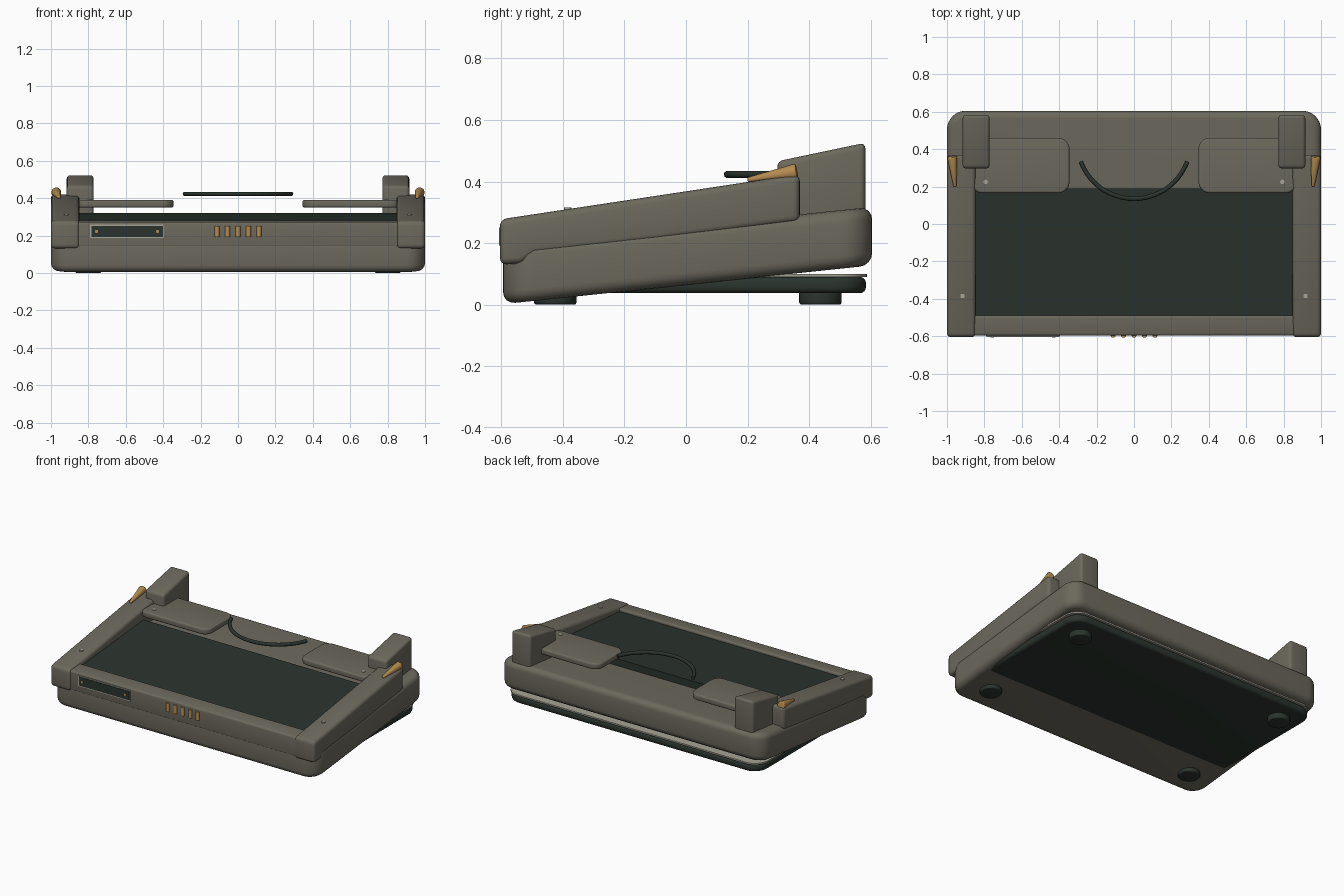
import bpy, bmesh, math
from mathutils import Vector, Matrix

cube = bpy.data.objects.get("Cube")
if cube:
    bpy.data.objects.remove(cube, do_unlink=True)


def material(name, rgb):
    m = bpy.data.materials.new(name)
    m.use_nodes = True
    m.diffuse_color = (*rgb, 1)
    m.node_tree.nodes["Principled BSDF"].inputs["Base Color"].default_value = (*rgb, 1)
    return m


SHELL = material("olive_grey", (0.15, 0.14, 0.11))
DARK = material("dark_green", (0.024, 0.034, 0.027))
PALE = material("pale_grey", (0.38, 0.36, 0.30))
BRASS = material("brass_tan", (0.45, 0.26, 0.08))
SLOPE = 0.105


def finish(name, bm, mat):
    """Turn a bmesh into a smooth object with sharp corners kept."""
    bmesh.ops.recalc_face_normals(bm, faces=bm.faces)
    me = bpy.data.meshes.new(name)
    bm.to_mesh(me)
    bm.free()
    me.materials.append(mat)
    me.polygons.foreach_set("use_smooth", [True] * len(me.polygons))
    me.set_sharp_from_angle(angle=math.radians(35))
    ob = bpy.data.objects.new(name, me)
    bpy.context.collection.objects.link(ob)
    return ob


def extrude(name, outline, lo, hi, mat, axis="z", bevel=0.0, shear=0.0):
    """Extrude an xy outline along z or a yz outline along x, then round its edges."""
    bm = bmesh.new()
    if axis == "z":
        place = lambda a, b, c: (a, b, c)
    else:
        place = lambda a, b, c: (c, a, b)
    base = bm.faces.new([bm.verts.new(place(a, b, lo)) for a, b in outline])
    new = bmesh.ops.extrude_face_region(bm, geom=[base])["geom"]
    shift = Vector(place(0, 0, hi - lo))
    bmesh.ops.translate(bm, verts=[v for v in new if isinstance(v, bmesh.types.BMVert)], vec=shift)
    bmesh.ops.recalc_face_normals(bm, faces=bm.faces)
    if bevel:
        edges = [e for e in bm.edges if e.calc_face_angle(0) > 0.4]
        bmesh.ops.bevel(bm, geom=edges, offset=bevel, segments=4, profile=0.5,
                        affect="EDGES", clamp_overlap=True)
    for v in bm.verts:
        v.co.z += shear * v.co.y
    return finish(name, bm, mat)


def rounded(x0, x1, y0, y1, r, steps=8):
    """Rounded rectangle outline."""
    pts = []
    corners = [(x1 - r, y1 - r), (x0 + r, y1 - r), (x0 + r, y0 + r), (x1 - r, y0 + r)]
    for i, (cx, cy) in enumerate(corners):
        for k in range(steps + 1):
            t = (i + k / steps) * math.pi / 2
            pts.append((cx + r * math.cos(t), cy + r * math.sin(t)))
    return pts


def rect(x0, x1, y0, y1):
    return [(x0, y0), (x1, y0), (x1, y1), (x0, y1)]


def rod(name, start, end, r1, r2, mat, bevel=0.0, sides=24):
    """Cylinder or cone between two points."""
    a, b = Vector(start), Vector(end)
    turn = (b - a).to_track_quat("Z", "Y").to_matrix().to_4x4()
    bm = bmesh.new()
    bmesh.ops.create_cone(bm, cap_ends=True, segments=sides, radius1=r1, radius2=r2,
                          depth=(b - a).length,
                          matrix=Matrix.Translation((a + b) / 2) @ turn)
    if bevel:
        edges = [e for e in bm.edges if e.calc_face_angle(0) > 0.8]
        bmesh.ops.bevel(bm, geom=edges, offset=bevel, segments=3, profile=0.5, affect="EDGES")
    return finish(name, bm, mat)


# Flat base, pale gasket and sloping main body
extrude("base", rounded(-0.96, 0.96, -0.5, 0.585, 0.1), 0.037, 0.09, DARK, bevel=0.02)
extrude("base_gasket", rounded(-0.965, 0.965, -0.45, 0.588, 0.1), 0.09, 0.1, PALE)
extrude("body", rounded(-1, 1, -0.595, 0.605, 0.1), 0.064, 0.254, SHELL,
        bevel=0.04, shear=SLOPE)

# Front rail and work surface
extrude("front_rail", rect(-0.88, 0.88, -0.597, -0.49), 0.2, 0.334, SHELL,
        bevel=0.012, shear=SLOPE)
extrude("work_surface", rect(-0.86, 0.86, -0.5, 0.19), 0.24, 0.305, DARK, shear=0.085)

# Parts mirrored on both sides
ARM = [(-0.605, 0.13), (-0.535, 0.133), (-0.49, 0.165), (-0.1, 0.208), (0.37, 0.27),
       (0.37, 0.424), (-0.605, 0.277)]
BLOCK = [(0.297, 0.25), (0.583, 0.28), (0.583, 0.526), (0.297, 0.466)]
for side, s in (("left", 1), ("right", -1)):
    def span(a, b):
        return sorted((s * a, s * b))

    extrude(side + "_arm", ARM, *span(0.847, 1), SHELL, axis="x", bevel=0.022)
    extrude(side + "_rear_block", BLOCK, *span(0.772, 0.916), SHELL, axis="x", bevel=0.018)
    extrude(side + "_rest_pad", rounded(*span(0.345, 0.87), 0.165, 0.46, 0.06),
            0.349, 0.391, SHELL, bevel=0.012)
    rod(side + "_latch", (s * 0.957, 0.2, 0.405), (s * 0.972, 0.36, 0.432),
        0.008, 0.027, BRASS, bevel=0.006)
    rod(side + "_pad_screw", (s * 0.793, 0.225, 0.385), (s * 0.793, 0.225, 0.394),
        0.012, 0.012, PALE)
    rod(side + "_arm_screw", (s * 0.917, -0.385, 0.3), (s * 0.917, -0.385, 0.316),
        0.012, 0.012, PALE)
    for end, y in (("front", -0.425), ("rear", 0.437)):
        rod(f"{side}_{end}_foot", (s * 0.8, y, 0), (s * 0.8, y, 0.045),
            0.069, 0.069, DARK, bevel=0.008, sides=32)

# Curved handle floating over the rear deck
data = bpy.data.curves.new("curved_handle", "CURVE")
data.dimensions = "3D"
data.bevel_depth = 0.012
data.bevel_resolution = 3
data.use_fill_caps = True
STEPS = 28
arc = data.splines.new("POLY")
arc.points.add(STEPS)
for i, p in enumerate(arc.points):
    t = math.radians(-160 + 140 * i / STEPS)
    p.co = (0.303 * math.cos(t), 0.438 + 0.303 * math.sin(t), 0.423, 1)
data.materials.append(DARK)
handle = bpy.data.objects.new("curved_handle", data)
bpy.context.collection.objects.link(handle)

# Framed plate with two pins on the front
extrude("plate_frame", rect(-0.79, -0.395, -0.602, -0.59), 0.186, 0.258, PALE)
extrude("plate", rect(-0.783, -0.402, -0.605, -0.59), 0.192, 0.252, DARK)
for name, x in (("right_pin", -0.757), ("left_pin", -0.43)):
    rod(name, (x, -0.6, 0.222), (x, -0.608, 0.222), 0.009, 0.009, BRASS, sides=12)

# Row of brass ribs on the front
for i in range(5):
    x = (i - 2) * 0.056
    rod(f"rib_{i + 1}", (x, -0.595, 0.192), (x, -0.595, 0.25), 0.013, 0.013, BRASS, sides=16)
